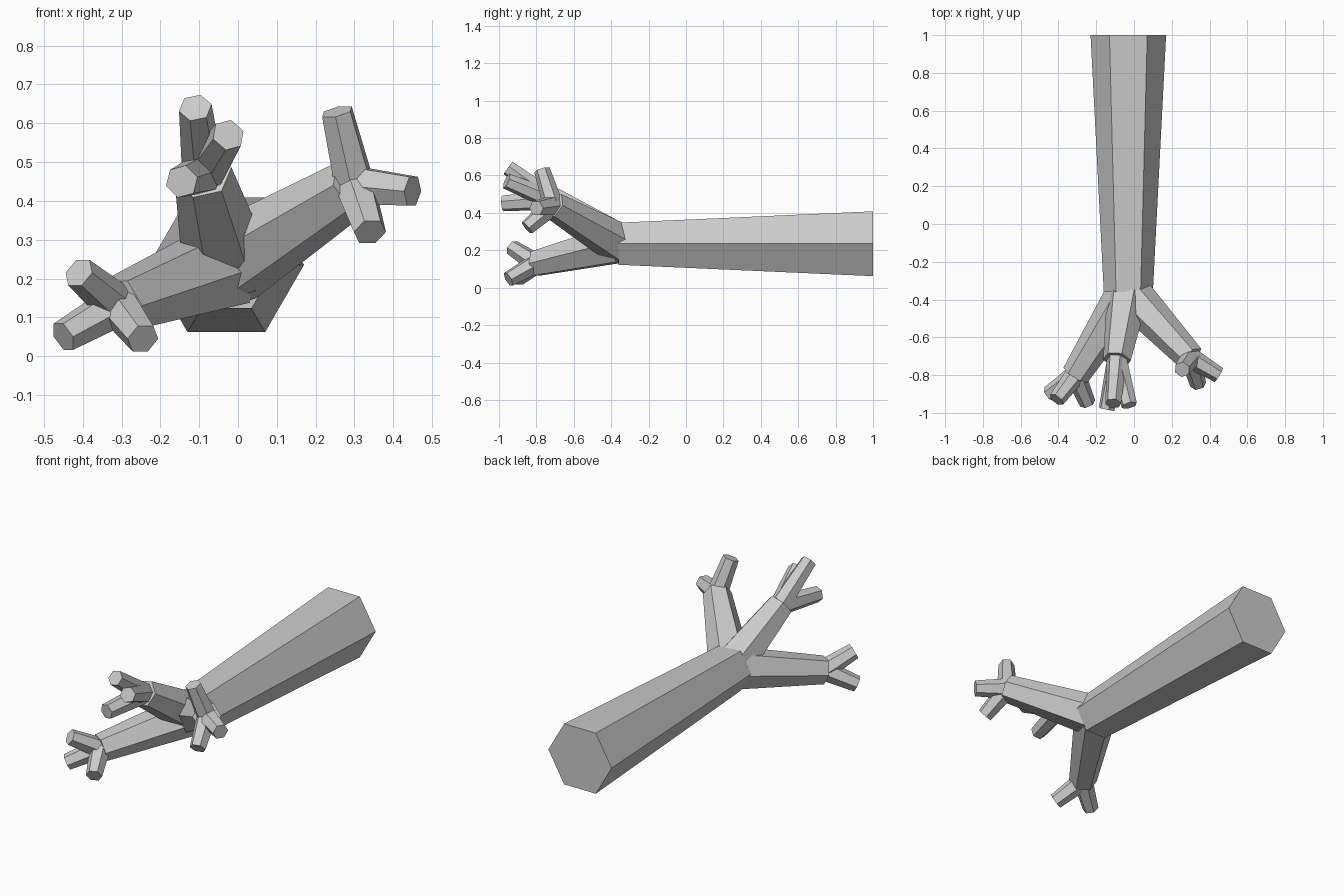
import bpy, math
from mathutils import Vector, Matrix

if "Cube" in bpy.data.objects:
    bpy.data.objects.remove(bpy.data.objects["Cube"], do_unlink=True)

grey = bpy.data.materials.new("bark_grey")
grey.use_nodes = True
COLOUR = (0.6, 0.6, 0.6, 1)
grey.diffuse_color = COLOUR
grey.node_tree.nodes["Principled BSDF"].inputs["Base Color"].default_value = COLOUR


def limb(name, start, end, r_start, r_end, roll=0):
    """Tapered six-sided limb between two points, rolled about its own axis."""
    start, end = Vector(start), Vector(end)
    axis = end - start
    forward = axis.normalized()
    side = forward.cross(Vector((0, 0, 1))).normalized()
    up = side.cross(forward)
    frame = Matrix((side, up, -forward)).transposed()
    spin = Matrix.Rotation(math.radians(roll), 3, "Z")
    # the cone's local -z end is the limb's tip
    bpy.ops.mesh.primitive_cone_add(vertices=6, radius1=r_end, radius2=r_start,
                                    depth=axis.length)
    obj = bpy.context.object
    obj.name = name
    turn = Matrix.Rotation(math.radians(30), 3, "Z")
    obj.matrix_world = Matrix.Translation((start + end) / 2) @ (frame @ spin @ turn).to_4x4()
    obj.data.materials.append(grey)
    return obj


# Main stem
FORK = (-0.03, -0.36, 0.235)
limb("main_stem", (-0.03, 1, 0.235), FORK, 0.2, 0.13)

# Three branches, each ending in three twigs: tip, roll, twig ends
branches = {
    "right_branch": ((-0.31, -0.80, 0.13), 0,
                     [(-0.41, -0.93, 0.215), (-0.45, -0.90, 0.05), (-0.245, -0.95, 0.045)]),
    "middle_branch": ((-0.09, -0.72, 0.47), -15,
                      [(-0.11, -0.95, 0.64), (-0.025, -0.96, 0.57), (-0.145, -0.98, 0.45)]),
    "left_branch": ((0.30, -0.71, 0.44), 0,
                    [(0.255, -0.77, 0.63), (0.45, -0.80, 0.425), (0.34, -0.85, 0.32)]),
}
for name, (tip, roll, ends) in branches.items():
    limb(name, FORK, tip, 0.115, 0.075, roll)
    for i, end in enumerate(ends, 1):
        limb(f"{name}_twig_{i}", tip, end, 0.055, 0.043, roll)
